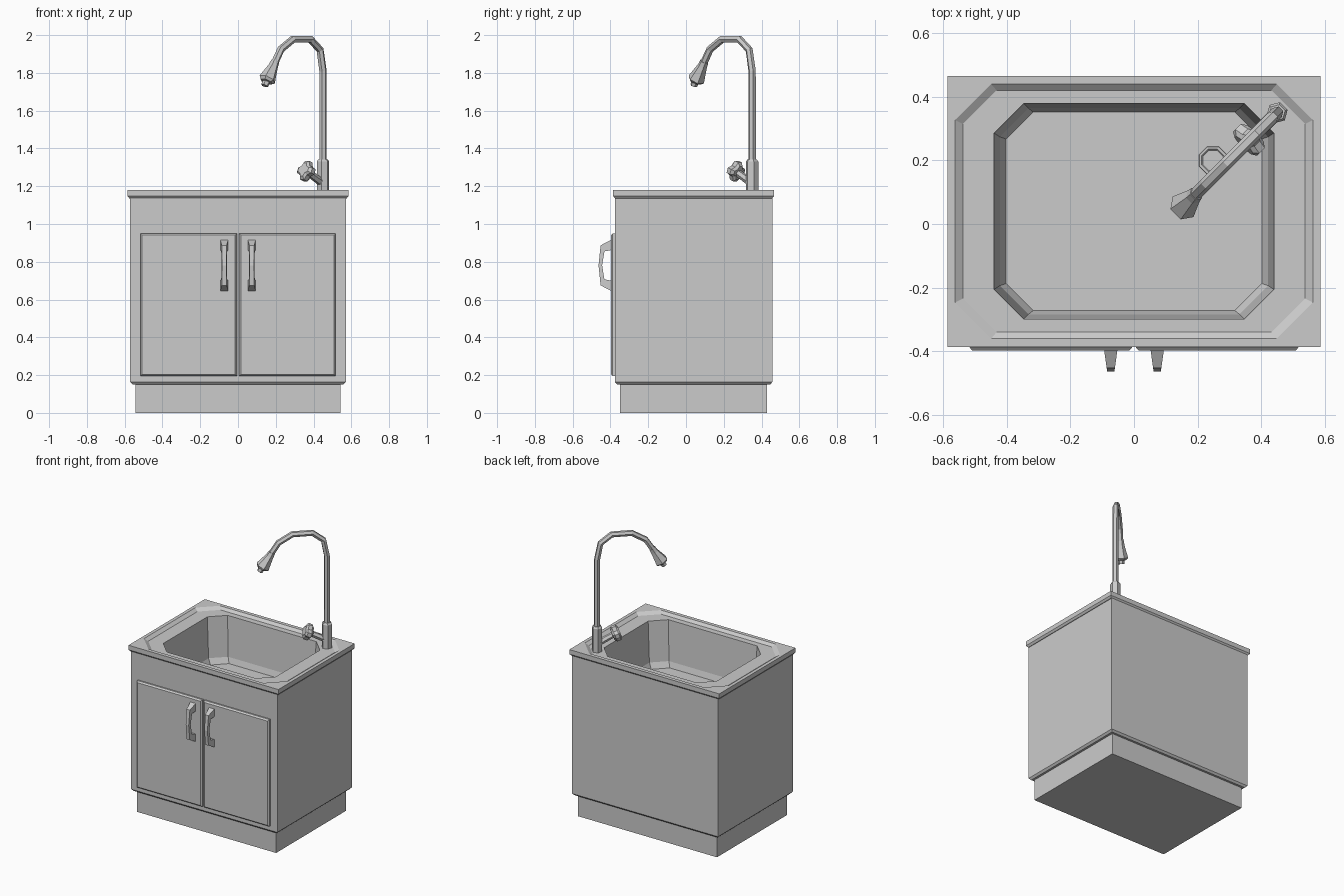
import bpy, bmesh, math
from mathutils import Vector

if "Cube" in bpy.data.objects:
    bpy.data.objects.remove(bpy.data.objects["Cube"])

CY = 0.04  # centre of the cabinet in depth; handles stick out in front


def make(name, verts, faces):
    me = bpy.data.meshes.new(name)
    bm = bmesh.new()
    vs = [bm.verts.new(v) for v in verts]
    for f in faces:
        bm.faces.new([vs[i] for i in f])
    bmesh.ops.remove_doubles(bm, verts=bm.verts, dist=1e-5)
    bmesh.ops.recalc_face_normals(bm, faces=bm.faces)
    bm.to_mesh(me)
    bm.free()
    ob = bpy.data.objects.new(name, me)
    bpy.context.collection.objects.link(ob)
    return ob


def loft(name, rings, cap_start=True, cap_end=True):
    n = len(rings[0])
    verts = [v for r in rings for v in r]
    faces = [(k * n + i, k * n + (i + 1) % n, (k + 1) * n + (i + 1) % n, (k + 1) * n + i)
             for k in range(len(rings) - 1) for i in range(n)]
    if cap_start:
        faces.append(tuple(range(n)))
    if cap_end:
        faces.append(tuple(range(len(verts) - n, len(verts))))
    return make(name, verts, faces)


def rect(hx, hy, z):
    return [(sx * hx, CY + sy * hy, z) for sx, sy in ((-1, -1), (1, -1), (1, 1), (-1, 1))]


def octagon(hx, hy, cut, z):
    a, b = hx - cut, hy - cut
    pts = [(-a, -hy), (a, -hy), (hx, -b), (hx, b), (a, hy), (-a, hy), (-hx, b), (-hx, -b)]
    return [(x, CY + y, z) for x, y in pts]


def tube(name, path, sides=6):
    """Sweep along (distance, z, radius) points in the faucet's diagonal plane."""
    out, side = Vector((-1, -1, 0)).normalized(), Vector((1, -1, 0)).normalized()
    origin = Vector((0.45, 0.35, 0))
    pts = [origin + out * s + Vector((0, 0, z)) for s, z, r in path]
    rings = []
    for i, p in enumerate(pts):
        t = Vector()
        if i > 0:
            t += (p - pts[i - 1]).normalized()
        if i < len(pts) - 1:
            t += (pts[i + 1] - p).normalized()
        nrm = t.normalized().cross(side)
        rings.append([p + path[i][2] * (side * math.cos(a) + nrm * math.sin(a))
                      for a in (2 * math.pi * k / sides for k in range(sides))])
    return loft(name, rings)


# Cabinet with recessed plinth, open at the top for the basin
loft("cabinet", [rect(0.543, 0.39, 0), rect(0.543, 0.39, 0.15), rect(0.558, 0.405, 0.15),
                 rect(0.571, 0.417, 0.163), rect(0.571, 0.417, 1.14)], cap_end=False)

# Countertop, shallow stepped rim and basin in one shell
loft("sink_top", [octagon(0.56, 0.405, 0, 1.135), octagon(0.575, 0.415, 0, 1.135),
                  octagon(0.586, 0.426, 0, 1.148), octagon(0.586, 0.426, 0, 1.18),
                  octagon(0.562, 0.40, 0.113, 1.18), octagon(0.538, 0.38, 0.106, 1.163),
                  octagon(0.44, 0.339, 0.093, 1.163), octagon(0.422, 0.324, 0.09, 0.88),
                  octagon(0.402, 0.312, 0.085, 0.84)], cap_start=False)

# Drain ring on the basin floor
loft("drain", [[(0.248 + r * math.cos(a), 0.2 + r * math.sin(a), z)
                for a in (math.pi / 8 + math.pi / 4 * k for k in range(8))]
               for r, z in ((0.048, 0.838), (0.046, 0.845), (0.038, 0.845), (0.034, 0.841))])

# Doors with bevelled faces, and tapered bow handles
bow = [(-0.395, 0.917), (-0.452, 0.887), (-0.463, 0.781), (-0.452, 0.675), (-0.395, 0.645)]
inner = [(-0.395, 0.862), (-0.432, 0.855), (-0.444, 0.781), (-0.432, 0.707), (-0.395, 0.70)]
for s, label in ((-1, "left"), (1, "right")):
    def panel(inset, y):
        x0, x1, z0, z1 = 0.006 + inset, 0.517 - inset, 0.195 + inset, 0.95 - inset
        return [(s * x, y, z) for x, z in ((x0, z0), (x1, z0), (x1, z1), (x0, z1))]
    loft(label + "_door", [panel(0, -0.37), panel(0, -0.388), panel(0.009, -0.398)])

    rings = []
    for (yo, zo), (yi, zi) in zip(bow, inner):
        wo, wi = (0.021 - (-0.395 - y) * 0.14 for y in (yo, yi))
        rings.append([(s * 0.073 - wo, yo, zo), (s * 0.073 + wo, yo, zo),
                      (s * 0.073 + wi, yi, zi), (s * 0.073 - wi, yi, zi)])
    loft(label + "_handle", rings)

# Faucet: base, gooseneck pipe and flared spray head
tube("faucet_base", [(0, 1.155, 0.034), (0, 1.33, 0.034), (0, 1.342, 0.026)])
tube("faucet_pipe", [(0, 1.33, 0.02), (0, 1.81, 0.02), (0.022, 1.922, 0.02), (0.095, 1.978, 0.02),
                     (0.225, 1.978, 0.02), (0.315, 1.925, 0.02), (0.37, 1.84, 0.02)])
tube("spray_head", [(0.358, 1.86, 0.023), (0.372, 1.835, 0.026), (0.418, 1.765, 0.046),
                    (0.425, 1.754, 0.034), (0.426, 1.752, 0.021), (0.437, 1.732, 0.019)])

# Valve stem and four-lobed knob facing the basin
tube("valve_stem", [(0.0, 1.215, 0.022), (0.12, 1.277, 0.019)])
axis = Vector((-0.66, -0.66, 0.36)).normalized()
u = Vector((1, -1, 0)).normalized()
v = axis.cross(u)
centre = Vector((0.362, 0.265, 1.28))
knob = []
for d, k in ((-0.026, 0.7), (-0.012, 1), (0.014, 1), (0.026, 0.7)):
    ring = []
    for i in range(12):
        a = 2 * math.pi * (i + 0.5) / 12
        r = k * (0.038 if i % 3 == 1 else 0.055)
        ring.append(centre + axis * d + r * (u * math.cos(a) + v * math.sin(a)))
    knob.append(ring)
loft("valve_knob", knob)
